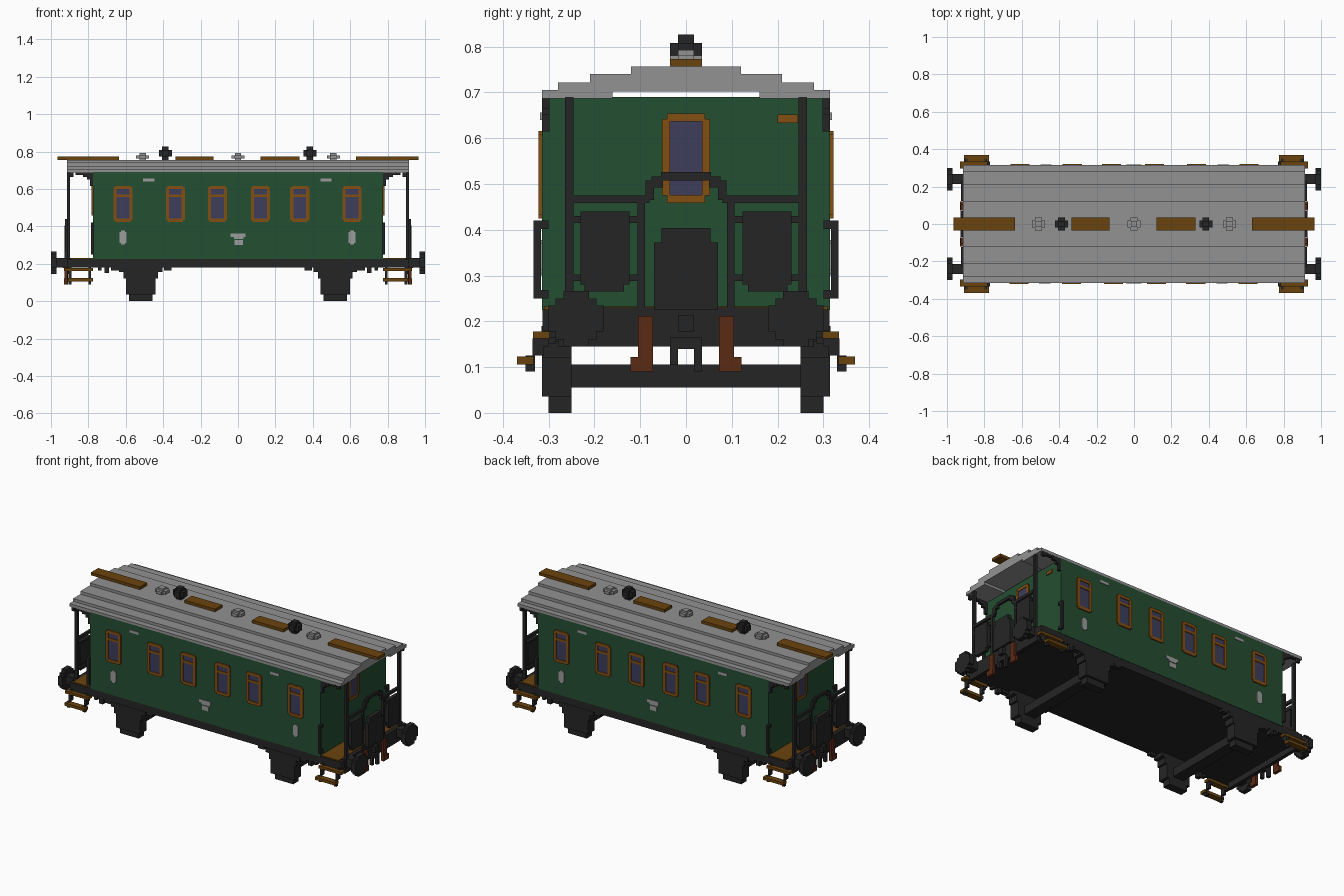
import bpy
import bmesh
from mathutils import Matrix, Vector

cube = bpy.data.objects.get("Cube")
if cube:
    bpy.data.objects.remove(cube, do_unlink=True)


def material(name, r, g, b):
    """Flat material from 0-255 sRGB values, stored as linear."""
    lin = [((c / 255 + 0.055) / 1.055) ** 2.4 for c in (r, g, b)] + [1.0]
    m = bpy.data.materials.new(name)
    m.use_nodes = True
    m.diffuse_color = lin
    m.node_tree.nodes["Principled BSDF"].inputs["Base Color"].default_value = lin
    return m


GREEN = material("dark green", 36, 78, 50)
DARK = material("charcoal", 37, 37, 37)
GREY = material("roof grey", 146, 146, 146)
PLATE = material("plate grey", 155, 158, 157)
ORANGE = material("window frame brown", 132, 78, 18)
WOOD = material("wood", 106, 67, 14)
GLASS = material("window glass", 61, 61, 92)
RUST = material("rust red", 90, 41, 20)

ONE = [(1, 1)]
TURN = [(1, 1), (-1, -1)]                      # half-turn copies
ENDS = [(1, 1), (-1, 1)]                       # both ends
SIDES = [(1, 1), (1, -1)]                      # both sides
CORNERS = [(1, 1), (-1, 1), (1, -1), (-1, -1)]


def part(name, mat, boxes, copies=ONE):
    """One object from boxes (x0, x1, y0, y1, z0, z1), repeated by sign flips."""
    bm = bmesh.new()
    for sx, sy in copies:
        for x0, x1, y0, y1, z0, z1 in boxes:
            centre = Vector((sx * (x0 + x1) / 2, sy * (y0 + y1) / 2, (z0 + z1) / 2))
            size = Matrix.Diagonal((abs(x1 - x0), abs(y1 - y0), abs(z1 - z0), 1))
            bmesh.ops.create_cube(bm, size=1, matrix=Matrix.Translation(centre) @ size)
    return finish(name, mat, bm)


def finish(name, mat, bm):
    mesh = bpy.data.meshes.new(name)
    bm.to_mesh(mesh)
    bm.free()
    mesh.materials.append(mat)
    ob = bpy.data.objects.new(name, mesh)
    bpy.context.collection.objects.link(ob)
    return ob


# Body and underframe
part("body", GREEN, [(-.775, .775, -.315, .315, .225, .69)])
part("underframe", DARK, [(-.913, .913, -.313, .313, .18, .226)])
part("end_beam", DARK, [(.893, .915, -.28, .28, .145, .23)], ENDS)
part("platform_floor", WOOD, [(.775, .893, -.31, .31, .22, .232)], ENDS)

# Stepped roof extruded along its length
half = [(.16, .702), (.16, .687), (.315, .687), (.315, .705), (.28, .705), (.28, .722),
        (.21, .722), (.21, .74), (.12, .74), (.12, .756)]
profile = half + [(-y, z) for y, z in reversed(half)]
bm = bmesh.new()
face = bm.faces.new([bm.verts.new((-.913, y, z)) for y, z in profile])
ext = bmesh.ops.extrude_face_region(bm, geom=[face])
bmesh.ops.translate(bm, vec=(1.826, 0, 0),
                    verts=[v for v in ext["geom"] if isinstance(v, bmesh.types.BMVert)])
bmesh.ops.recalc_face_normals(bm, faces=bm.faces)
finish("roof", GREY, bm)

# Roof walkways and ventilators
part("roof_walkway", WOOD, [(x0, x1, -.035, .035, .756, .773) for x0, x1 in
                            ((-.965, -.635), (-.335, -.13), (.12, .33), (.63, .965))])
for i, x in enumerate((-.388, .384)):
    part(f"tall_ventilator_{i}", DARK, [
        (x - .017, x + .017, -.017, .017, .75, .826),
        (x - .035, x + .035, -.018, .018, .773, .808),
        (x - .018, x + .018, -.035, .035, .773, .808)])
for i, x in enumerate((-.51, 0, .51)):
    part(f"low_ventilator_{i}", GREY, [
        (x - .017, x + .017, -.017, .017, .75, .792),
        (x - .035, x + .035, -.018, .018, .763, .78),
        (x - .018, x + .018, -.035, .035, .763, .78)])

# Side windows: notched frames with a transom, glass set behind
frames, panes = [], []
for x in (-.615, -.335, -.11, .12, .33, .61):
    for s in (-1, 1):
        frames.append((x + s * .034, x + s * .051, -.322, -.31, .433, .608))
    for z0, z1 in ((.424, .442), (.556, .57), (.599, .616)):
        frames.append((x - .042, x + .042, -.322, -.31, z0, z1))
    panes.append((x - .036, x + .036, -.317, -.31, .44, .601))
part("side_window_frames", ORANGE, frames, TURN)
part("side_window_glass", GLASS, panes, TURN)

# Small plates on the sides
part("side_plates", PLATE, [
    (x - w, x + w, -.319, -.312, z0, z1) for x, w, z0, z1 in (
        (-.615, .018, .312, .37), (-.615, .01, .304, .378),
        (.61, .018, .312, .37), (.61, .01, .304, .378),
        (0, .04, .343, .361), (.004, .026, .333, .343), (.004, .022, .3, .328),
        (-.477, .03, .64, .656), (.47, .03, .64, .656))], TURN)

# End door window and sign
part("end_window_frame", ORANGE, [
    (.77, .782, -.052, -.035, .475, .642), (.77, .782, .035, .052, .475, .642),
    (.77, .782, -.042, .042, .458, .476), (.77, .782, -.042, .042, .636, .654)], ENDS)
part("end_window_glass", GLASS, [(.77, .778, -.036, .036, .474, .638)], ENDS)
part("end_sign", ORANGE, [(.77, .781, .2, .245, .633, .652)], TURN)

# Platform roof posts and stepped brackets
part("platform_post", DARK, [(.897, .914, .246, .264, .226, .69)], CORNERS)
part("roof_bracket", DARK, [
    (.774, .79, .298, .314, .615, .688), (.79, .806, .298, .314, .65, .688),
    (.806, .83, .298, .314, .665, .688), (.83, .87, .298, .314, .675, .688),
    (.88, .9, .298, .314, .665, .688)], CORNERS)

# End railings: posts, rails, panels and arched gate
part("railing", DARK, [
    (.9, .915, .09, .106, .226, .475), (.9, .915, .08, .25, .458, .475),
    (.9, .915, .1, .25, .288, .302), (.9, .915, .1, .25, .415, .43),
    (.9, .915, .07, .088, .465, .508), (.9, .915, .05, .075, .492, .516)], CORNERS)
part("railing_arch_top", DARK, [(.9, .915, -.055, .055, .508, .526)], ENDS)
part("railing_panel", DARK, [
    (.903, .925, .123, .23, .28, .44), (.903, .925, .135, .222, .265, .28)], CORNERS)
part("gangway_plate", DARK, [
    (.903, .928, -.07, .07, .226, .372), (.903, .928, -.053, .053, .372, .404)], ENDS)
part("side_handrail", DARK, [
    (.77, .785, .317, .333, .25, .42), (.77, .785, .3, .32, .25, .268),
    (.77, .785, .3, .32, .402, .42)], CORNERS)

# Buffers with stepped round heads
part("buffer", DARK, [
    (.91, .972, .214, .266, .18, .232),
    (.97, 1, .18, .3, .178, .234), (.97, 1, .195, .285, .16, .25),
    (.97, 1, .212, .268, .145, .266)], CORNERS)

# Coupling and hoses
part("coupling", DARK, [
    (.91, .935, -.018, .018, .178, .214), (.91, .928, -.035, .035, .14, .165),
    (.91, .928, -.035, -.018, .105, .145), (.91, .928, .018, .035, .09, .145)], ENDS)
part("brake_hose", RUST, [
    (.912, .928, .072, .105, .12, .212), (.912, .93, .072, .121, .09, .122)], CORNERS)

# Boarding steps with hangers
part("boarding_step", WOOD, [
    (.775, .93, .298, .334, .162, .178), (.775, .91, .333, .369, .106, .123)], CORNERS)
part("step_hanger", DARK, [
    b for x in (.785, .89) for b in (
        (x, x + .015, .3, .316, .145, .19), (x, x + .015, .31, .335, .125, .162),
        (x, x + .015, .33, .35, .09, .125))], CORNERS)

# Wheel blocks, stepped springs and axles
wheels = [(.52 - w, .52 + w, .25, y1, z0, z1) for w, y1, z0, z1 in (
    (.062, .3, 0, .038), (.08, .315, .036, .125), (.092, .315, .12, .16), (.115, .315, .155, .182))]
springs = [(x, x + w, .285, .313, z, .182) for x, w, z in (
    (.355, .04, .165), (.63, .05, .165), (.69, .025, .15), (.73, .018, .165))]
part("wheel_block", DARK, wheels + springs, CORNERS)
part("axle", DARK, [(.485, .555, -.255, .255, .055, .106)], ENDS)
